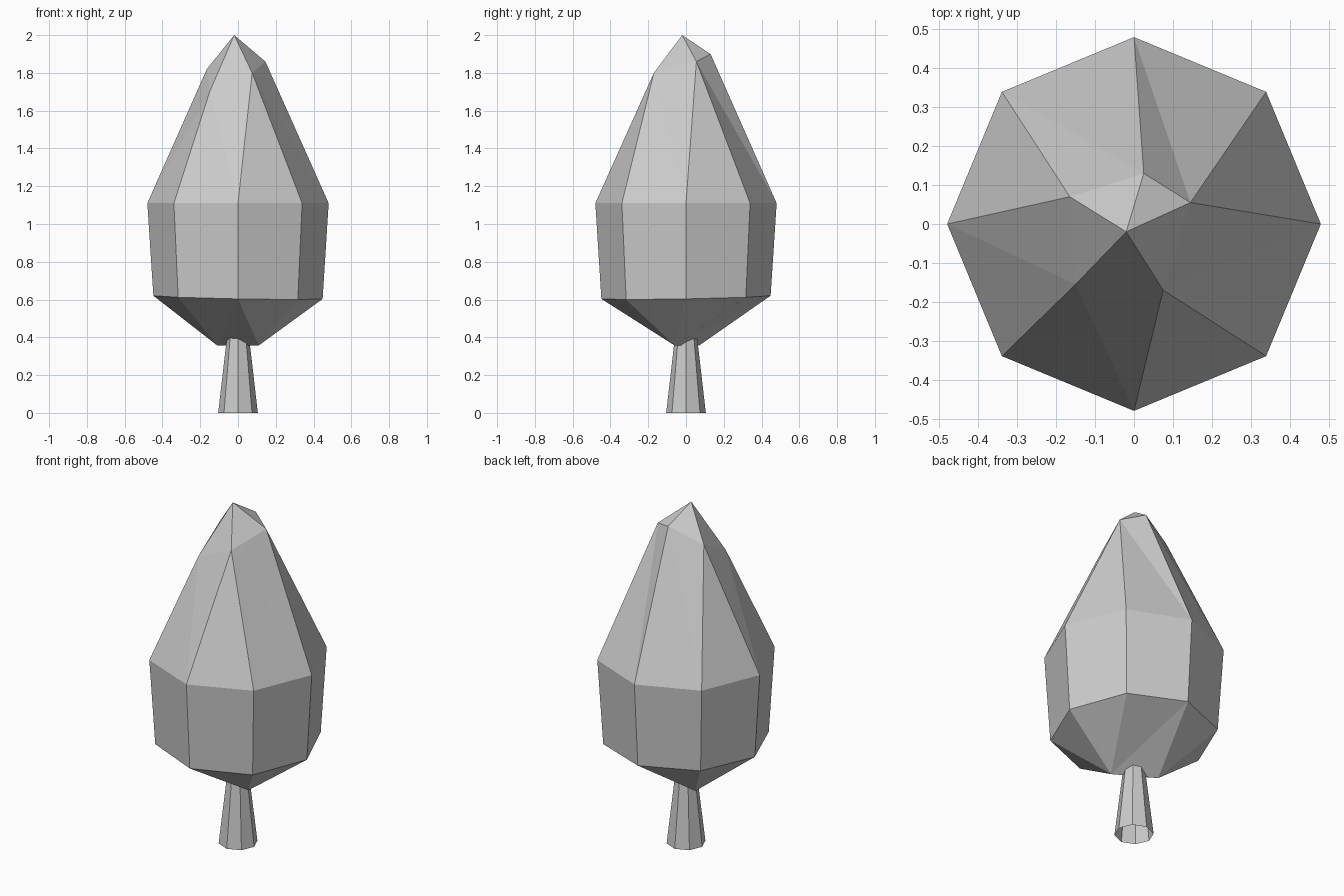
import bpy
from math import cos, sin, pi

cube = bpy.data.objects.get("Cube")
if cube:
    bpy.data.objects.remove(cube, do_unlink=True)

SIDES = 8

grey = bpy.data.materials.new("light_grey")
grey.use_nodes = True
grey.diffuse_color = (0.6, 0.6, 0.6, 1)
grey.node_tree.nodes["Principled BSDF"].inputs["Base Color"].default_value = (0.6, 0.6, 0.6, 1)


def ring(radius, z):
    """Points of a regular ring, counter-clockwise from +x."""
    return [(radius * cos(2 * pi * k / SIDES), radius * sin(2 * pi * k / SIDES), z)
            for k in range(SIDES)]


def bridge(start_a, start_b):
    """Quads between two rings, the lower one first."""
    return [(start_a + k, start_a + (k + 1) % SIDES,
             start_b + (k + 1) % SIDES, start_b + k) for k in range(SIDES)]


def fan(start, targets, flipped=()):
    """Triangles from a ring to the point each corner leans on."""
    faces = []
    for k in range(SIDES):
        n = (k + 1) % SIDES
        a, b, t, u = start + k, start + n, targets[k], targets[n]
        if t == u:
            faces.append((a, b, t))
        elif k in flipped:
            faces += [(a, b, u), (a, u, t)]
        else:
            faces += [(a, b, t), (b, u, t)]
    return faces


def build(name, points, faces):
    mesh = bpy.data.meshes.new(name)
    mesh.from_pydata(points, [], faces)
    mesh.materials.append(grey)
    mesh.update()
    obj = bpy.data.objects.new(name, mesh)
    bpy.context.collection.objects.link(obj)
    return obj


# Tapered hollow trunk, open at the foot
build("trunk", ring(0.105, 0) + ring(0.053, 0.45), bridge(0, SIDES))

# Crown: belly ring, shoulder ring, irregular tip and keel
belly = [(x, y, z - 0.012 * cos(2 * pi * k / SIDES + pi / 4))
         for k, (x, y, z) in enumerate(ring(0.448, 0.612))]
shoulder = ring(0.48, 1.11)
tip = [(0.145, 0.055, 1.86), (0.025, 0.13, 1.90), (-0.165, 0.07, 1.82),
       (-0.15, -0.155, 1.70), (0.075, -0.17, 1.80)]
apex = (-0.02, -0.02, 2.0)
keel = [(-0.11, 0.07, 0.357), (0.11, -0.06, 0.357)]

crown_points = belly + shoulder + tip + [apex] + keel
t0 = 2 * SIDES
top = t0 + len(tip)
p, q = top + 1, top + 2
crown_faces = bridge(0, SIDES)
crown_faces += fan(SIDES, [t0 + i for i in (0, 0, 1, 2, 2, 3, 4, 4)], flipped=(4,))
crown_faces += [(t0 + i, t0 + (i + 1) % len(tip), top) for i in range(len(tip))]
crown_faces += [f[::-1] for f in fan(0, [q, q, p, p, p, p, q, q])]
build("crown", crown_points, crown_faces)
